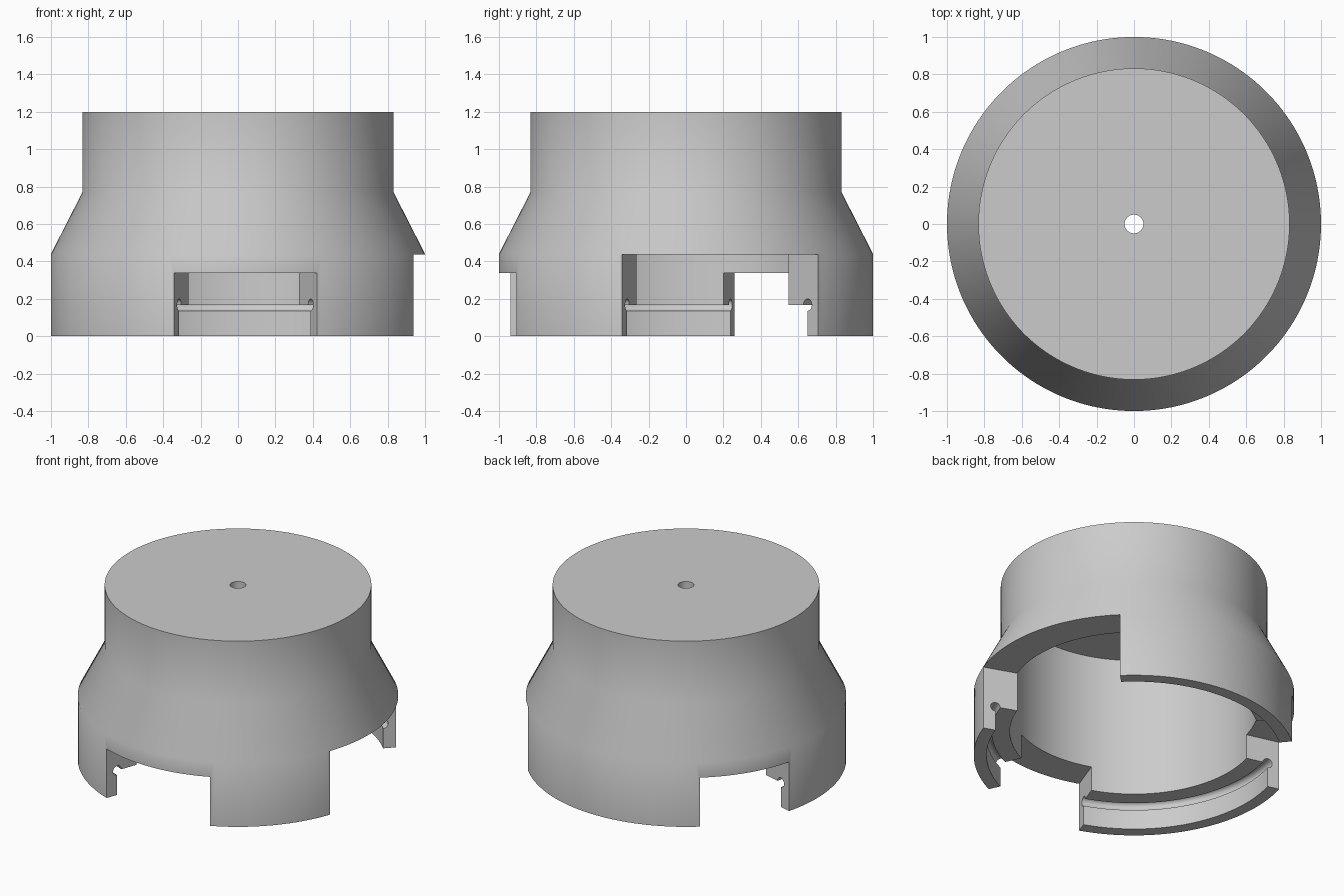
import bpy
import bmesh
from math import radians, sin, cos, pi
from mathutils import Matrix

if "Cube" in bpy.data.objects:
    bpy.data.objects.remove(bpy.data.objects["Cube"], do_unlink=True)

SEGMENTS = 144


def add_object(name, bm):
    bmesh.ops.recalc_face_normals(bm, faces=bm.faces)
    mesh = bpy.data.meshes.new(name)
    bm.to_mesh(mesh)
    bm.free()
    obj = bpy.data.objects.new(name, mesh)
    bpy.context.collection.objects.link(obj)
    return obj


def lathe(name, profile):
    """Revolve a closed (radius, height) outline around the z axis."""
    bm = bmesh.new()
    rings = []
    for s in range(SEGMENTS):
        a = 2 * pi * (s + 0.5) / SEGMENTS
        rings.append([bm.verts.new((r * cos(a), r * sin(a), z)) for r, z in profile])
    n = len(profile)
    for s in range(SEGMENTS):
        a, b = rings[s], rings[(s + 1) % SEGMENTS]
        for i in range(n):
            j = (i + 1) % n
            bm.faces.new((a[i], b[i], b[j], a[j]))
    return add_object(name, bm)


def wedge(name, start, end, top):
    """Sector-shaped prism used to cut a window up from the rim."""
    bm = bmesh.new()
    steps = 8
    angles = [radians(start + (end - start) * i / steps) for i in range(steps + 1)]
    outline = [(1.3 * cos(a), 1.3 * sin(a)) for a in angles]
    outline += [(0.5 * cos(a), 0.5 * sin(a)) for a in reversed(angles)]
    base = bm.faces.new([bm.verts.new((x, y, -0.1)) for x, y in outline])
    grown = bmesh.ops.extrude_face_region(bm, geom=[base])["geom"]
    top_verts = [v for v in grown if isinstance(v, bmesh.types.BMVert)]
    bmesh.ops.translate(bm, verts=top_verts, vec=(0, 0, top + 0.1))
    obj = add_object(name, bm)
    obj.hide_render = True
    return obj


# Hollow cap outline: top plate with centre hole, flared skirt, stepped inside
GROOVE_R, GROOVE_Z, GROOVE_SIZE = 0.92, 0.168, 0.032
outer = [(0.05, 1.2), (0.832, 1.2), (0.832, 0.77), (1, 0.44), (1, 0), (GROOVE_R, 0)]
groove = [(GROOVE_R + GROOVE_SIZE * cos(a), GROOVE_Z + GROOVE_SIZE * sin(a))
          for a in (radians(-90 + 22.5 * i) for i in range(13))]
inner = [(0.775, GROOVE_Z), (0.775, 1.13), (0.05, 1.13)]
cap = lathe("flared_cap", outer + groove + inner)

# Three windows in the skirt: start angle, end angle, top height
windows = {
    "front_window": (250, 295, 0.337),
    "side_window": (-20, 45, 0.438),
    "back_window": (130, 165, 0.337),
}
bpy.context.view_layer.objects.active = cap
for name, spec in windows.items():
    cutter = wedge(name + "_cutter", *spec)
    mod = cap.modifiers.new(name, "BOOLEAN")
    mod.operation = "DIFFERENCE"
    mod.solver = "EXACT"
    mod.object = cutter
    bpy.ops.object.modifier_apply(modifier=mod.name)
    bpy.data.objects.remove(cutter, do_unlink=True)

# Single plain grey
grey = bpy.data.materials.new("light_grey")
grey.use_nodes = True
colour = (0.6, 0.6, 0.6, 1)
grey.diffuse_color = colour
grey.node_tree.nodes["Principled BSDF"].inputs["Base Color"].default_value = colour
cap.data.materials.clear()
cap.data.materials.append(grey)

# Smooth round walls, crisp edges
bpy.ops.object.select_all(action="DESELECT")
cap.select_set(True)
bpy.context.view_layer.objects.active = cap
bpy.ops.object.shade_smooth_by_angle(angle=radians(30))
